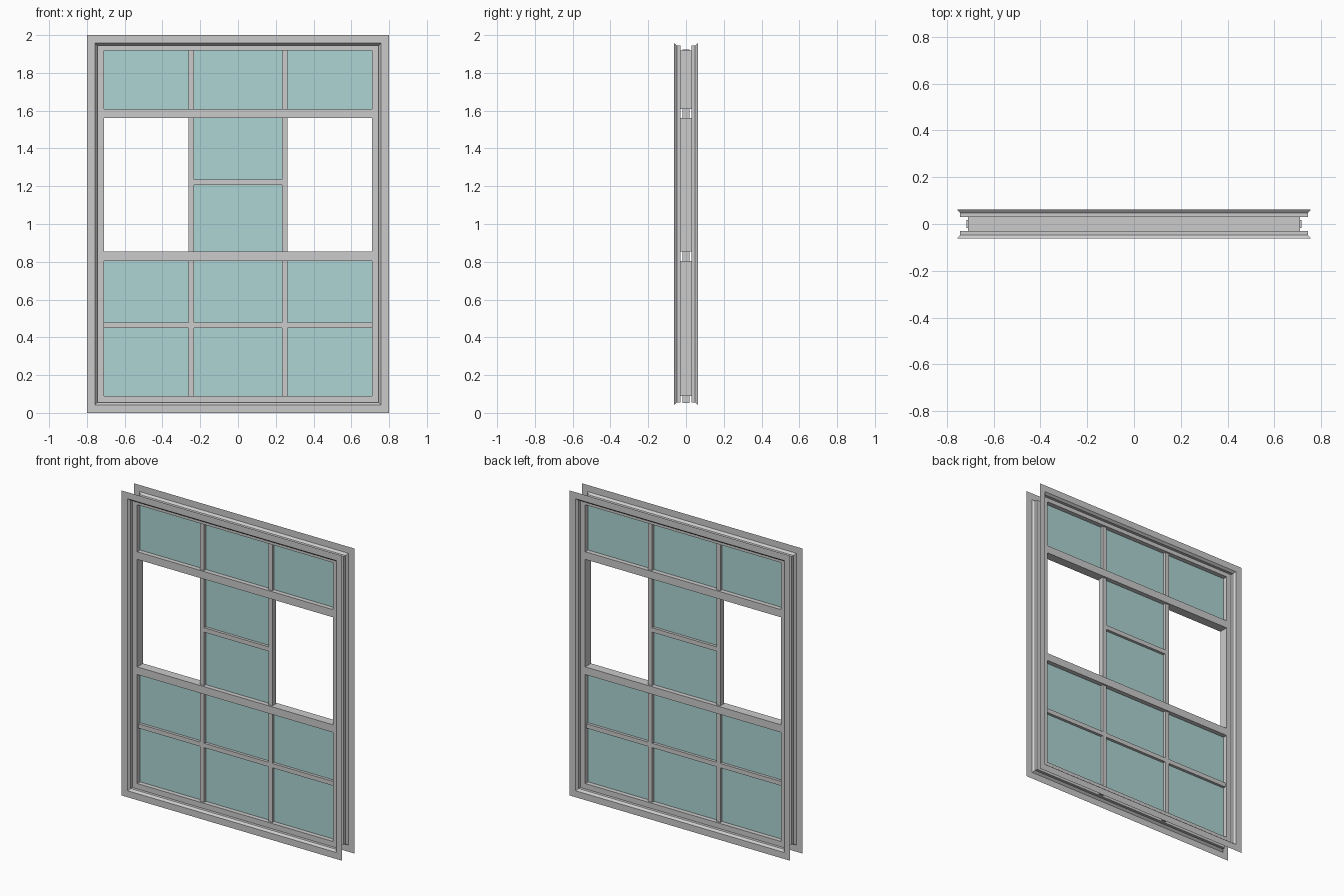
import bpy, bmesh

if "Cube" in bpy.data.objects:
    bpy.data.objects.remove(bpy.data.objects["Cube"])

W, H = 0.8, 2.0            # half width, height of the whole window
INNER = 0.71               # half width of the glazed opening
BAYS = [(0.09, 0.805), (0.855, 1.56), (1.61, 1.918)]   # openings between rails
MUL, MW, MD = 0.2475, 0.0145, 0.018   # muntin position, half width, half depth
FACE = 0.03                # half depth of the sash


def finish(name, bm, mat=None):
    bmesh.ops.remove_doubles(bm, verts=bm.verts, dist=1e-5)
    me = bpy.data.meshes.new(name)
    bm.to_mesh(me)
    bm.free()
    ob = bpy.data.objects.new(name, me)
    bpy.context.collection.objects.link(ob)
    if mat:
        me.materials.append(mat)
    return ob


def rect(bm, x0, x1, z0, z1, y):
    return [bm.verts.new(p) for p in ((x0, y, z0), (x1, y, z0), (x1, y, z1), (x0, y, z1))]


def bridge(bm, a, b, flip=False):
    for i in range(4):
        j = (i + 1) % 4
        f = [a[i], a[j], b[j], b[i]]
        bm.faces.new(f[::-1] if flip else f)


def box(name, x0, x1, y0, y1, z0, z1):
    bm = bmesh.new()
    a, b = rect(bm, x0, x1, z0, z1, y0), rect(bm, x0, x1, z0, z1, y1)
    bm.faces.new(a)
    bm.faces.new(b[::-1])
    bridge(bm, a, b, True)
    return finish(name, bm)


# Casing: flat trim, bevelled lip and recess on both sides (inset, depth)
profile = [(0, 0.0625), (0.043, 0.0625), (0.055, 0.048), (0.055, FACE)]
for s, side in ((-1, "front"), (1, "back")):
    bm = bmesh.new()
    loops = [rect(bm, -W + d, W - d, d, H - d, s * y) for d, y in profile]
    for a, b in zip(loops, loops[1:]):
        bridge(bm, a, b, s > 0)
    finish(side + "_casing", bm)

    # Sash face: border and two rails
    bm = bmesh.new()
    e = W - 0.055
    strips = [(-e, -INNER, 0.055, 1.945), (INNER, e, 0.055, 1.945)]
    edges = [0.055] + [z for bay in BAYS for z in bay] + [1.945]
    strips += [(-INNER, INNER, edges[i], edges[i + 1]) for i in range(0, len(edges), 2)]
    for x0, x1, z0, z1 in strips:
        f = rect(bm, x0, x1, z0, z1, s * FACE)
        bm.faces.new(f if s < 0 else f[::-1])
    finish(side + "_sash_face", bm)

# Reveals: the inward faces of each opening
bm = bmesh.new()
for z0, z1 in BAYS:
    bridge(bm, rect(bm, -INNER, INNER, z0, z1, -FACE), rect(bm, -INNER, INNER, z0, z1, FACE))
finish("opening_reveals", bm)

# Muntins
for s, side in ((-1, "left"), (1, "right")):
    box(side + "_muntin", s * MUL - MW, s * MUL + MW, -MD, MD, 0.053, 1.923)
box("lower_muntin", -0.717, 0.717, -MD, MD, 0.463 - MW, 0.463 + MW)
box("centre_muntin", -MUL, MUL, -MD, MD, 1.22 - MW, 1.22 + MW)

# Glass: all bays except the two open middle ones
glass = bpy.data.materials.new("glass")
glass.diffuse_color = (0.42, 0.66, 0.66, 0.6)
glass.use_nodes = True
glass.node_tree.nodes["Principled BSDF"].inputs["Base Color"].default_value = glass.diffuse_color
i, o = MUL - MW, MUL + MW
bm = bmesh.new()
for row, cuts in enumerate(([0.463], [1.22], [])):
    z0, z1 = BAYS[row]
    levels = [z0] + [c + d for c in cuts for d in (-MW, MW)] + [z1]
    cols = [(-i, i)] if row == 1 else [(-INNER, -o), (-i, i), (o, INNER)]
    for x0, x1 in cols:
        for k in range(0, len(levels), 2):
            bm.faces.new(rect(bm, x0, x1, levels[k], levels[k + 1], 0))
finish("glass_panes", bm, glass)
